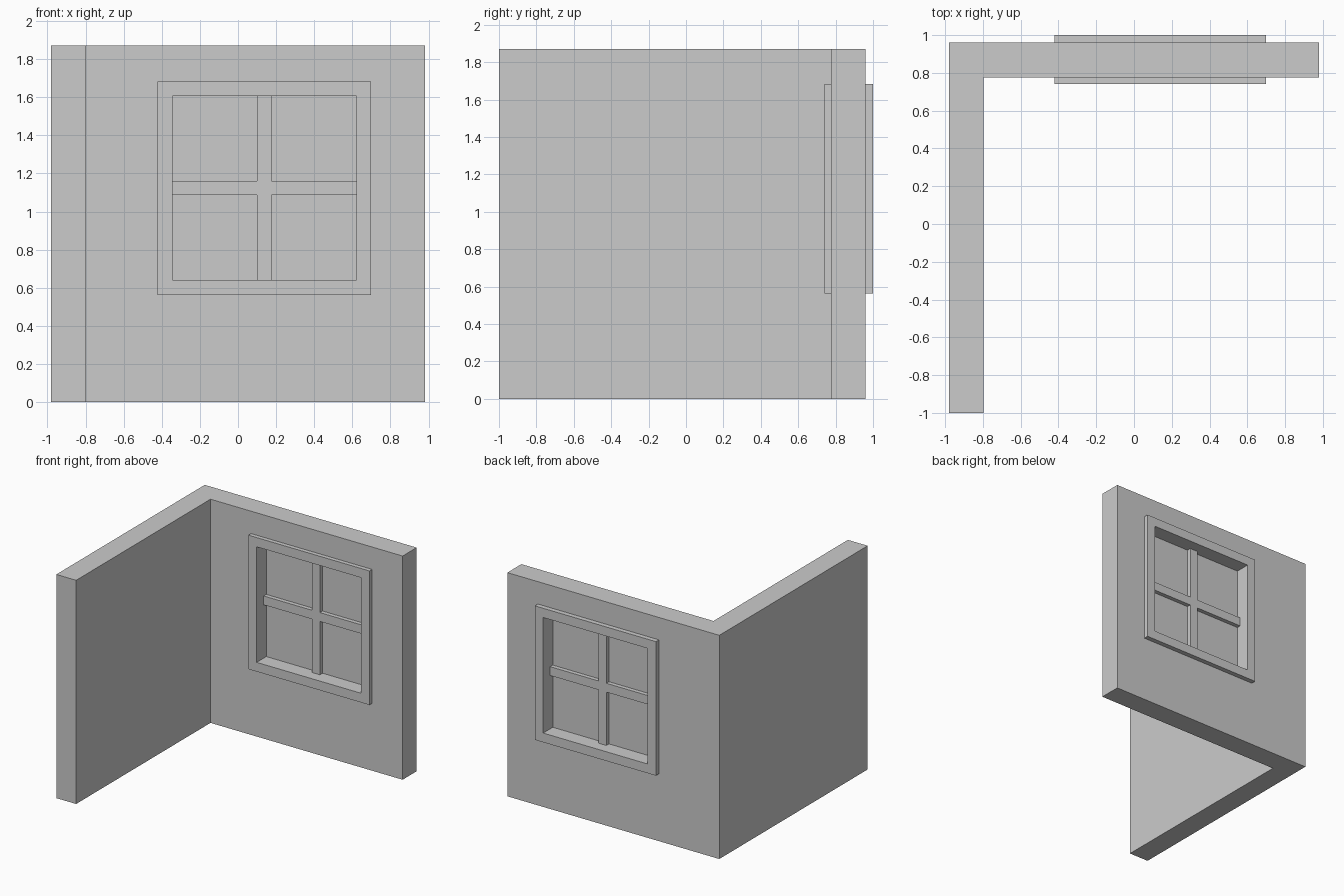
import bpy, bmesh

if "Cube" in bpy.data.objects:
    bpy.data.objects.remove(bpy.data.objects["Cube"])

H = 1.87                      # wall height
CX, CZ = 0.138, 1.123         # window centre
WALL_Y = (0.775, 0.96)
MID_Y = 0.87                  # window mid-plane
OUT, INN, BAR = 0.56, 0.483, 0.037   # half sizes: frame outer, frame inner, bar


def finish(name, bm):
    bmesh.ops.recalc_face_normals(bm, faces=bm.faces)
    me = bpy.data.meshes.new(name)
    bm.to_mesh(me)
    bm.free()
    ob = bpy.data.objects.new(name, me)
    bpy.context.collection.objects.link(ob)
    return ob


def prism(name, pts, offset):
    """Extrude a closed outline of 3D points along offset."""
    bm = bmesh.new()
    face = bm.faces.new([bm.verts.new(p) for p in pts])
    ext = bmesh.ops.extrude_face_region(bm, geom=[face], use_keep_orig=True)
    moved = [v for v in ext["geom"] if isinstance(v, bmesh.types.BMVert)]
    bmesh.ops.translate(bm, verts=moved, vec=offset)
    return finish(name, bm)


def window_prism(name, outline, half):
    """Extrude an outline given around the window centre, to both sides of its mid-plane."""
    pts = [(CX + x, MID_Y - half, CZ + z) for x, z in outline]
    return prism(name, pts, (0, 2 * half, 0))


def square(r):
    return [(-r, -r), (r, -r), (r, r), (-r, r)]


# L-shaped wall with a window opening
x0, x1, y0 = -0.98, 0.98, -1.0
plan = [(x0, y0), (-0.797, y0), (-0.797, WALL_Y[0]),
        (x1, WALL_Y[0]), (x1, WALL_Y[1]), (x0, WALL_Y[1])]
wall = prism("wall", [(x, y, 0) for x, y in plan], (0, 0, H))

cutter = window_prism("opening_cutter", square((OUT + INN) / 2), 0.3)
cutter.hide_render = True
cutter.hide_viewport = True
cut = wall.modifiers.new("opening", "BOOLEAN")
cut.operation = "DIFFERENCE"
cut.solver = "EXACT"
cut.object = cutter

# Window frame: rectangular section carried round the four corners
bm = bmesh.new()
section = [(OUT, -0.13), (OUT, 0.13), (INN, 0.13), (INN, -0.13)]
rings = [[bm.verts.new((CX + sx * r, MID_Y + d, CZ + sz * r)) for r, d in section]
         for sx, sz in square(1)]
for i in range(4):
    a, b = rings[i], rings[(i + 1) % 4]
    for j in range(4):
        k = (j + 1) % 4
        bm.faces.new((a[j], a[k], b[k], b[j]))
finish("window_frame", bm)

# Glazing bars: one plus-shaped piece
cross, arm = [], [(INN, -BAR), (INN, BAR), (BAR, BAR)]
for _ in range(4):
    cross += arm
    arm = [(-z, x) for x, z in arm]
window_prism("glazing_bars", cross, 0.038)

# Thin glass pane in the middle of the frame
window_prism("window_pane", square(INN), 0.003)
